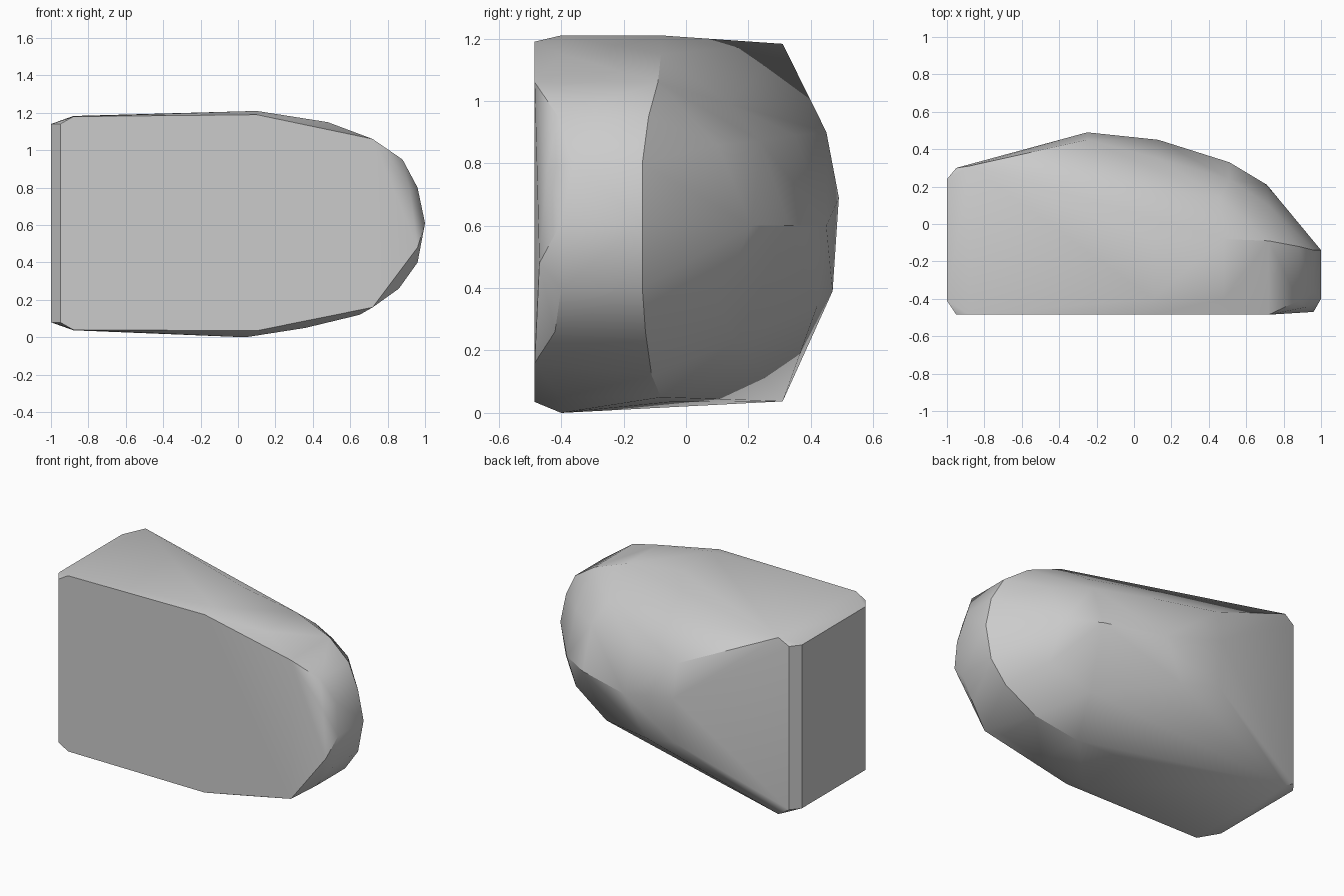
import bpy, bmesh, math

if "Cube" in bpy.data.objects:
    bpy.data.objects.remove(bpy.data.objects["Cube"], do_unlink=True)

grey = bpy.data.materials.new("plain grey")
grey.use_nodes = True
colour = (0.6, 0.6, 0.6, 1)
grey.diffuse_color = colour
grey.node_tree.nodes["Principled BSDF"].inputs["Base Color"].default_value = colour

points = []

# Flat front face: rounded at one end, chamfered at the other
for x, z in [(-0.95, 0.08), (-0.95, 1.14), (-0.88, 1.18), (0.1, 1.19),
             (0.72, 1.06), (0.72, 0.16), (0.1, 0.035), (-0.88, 0.04)]:
    points.append((x, -0.485, z))
points += [(0.92, -0.445, 0.78), (0.96, -0.47, 0.48)]

# Rounded side wall: x, z and the depths where the wall meets front and back
for x, z, front, back in [(0.1, 1.21, -0.4, -0.08), (0.48, 1.15, -0.4, -0.08),
                          (0.72, 1.06, -0.4, -0.09), (0.88, 0.95, -0.41, -0.12),
                          (0.96, 0.8, -0.36, -0.14), (1.0, 0.61, -0.4, -0.14),
                          (0.96, 0.4, -0.4, -0.14), (0.86, 0.26, -0.42, -0.13),
                          (0.65, 0.12, -0.4, -0.11), (0.36, 0.05, -0.4, -0.08)]:
    points += [(x, front, z), (x, back, z)]
points += [(0.04, -0.4, 0.0), (0.04, -0.05, 0.035)]

# Square end with chamfered corners
for side in (-1, 1):
    mid = 0.61
    points += [(-1, -0.41, mid + side * 0.53), (-1, 0.24, mid + side * 0.53),
               (-0.95, 0.30, mid + side * 0.53), (-0.88, 0.31, mid + side * 0.573)]

# Domed back: ridge first, then the upper and lower shoulders
points += [(-0.25, 0.49, 0.69), (0.13, 0.45, 0.6), (0.51, 0.33, 0.6), (0.71, 0.21, 0.6)]
points += [(-0.25, 0.45, 0.9), (0.13, 0.35, 0.89), (0.51, 0.24, 0.87), (0.46, 0.14, 0.99),
           (0.72, 0.1, 0.86)]
points += [(-0.25, 0.47, 0.39), (-0.01, 0.42, 0.34), (0.46, 0.16, 0.23), (0.72, 0.1, 0.36)]

bm = bmesh.new()
for p in points:
    bm.verts.new(p)
bmesh.ops.convex_hull(bm, input=bm.verts)
loose = [v for v in bm.verts if not v.link_faces]
bmesh.ops.delete(bm, geom=loose, context="VERTS")
bmesh.ops.recalc_face_normals(bm, faces=bm.faces)

mesh = bpy.data.meshes.new("rounded_block")
bm.to_mesh(mesh)
bm.free()
mesh.materials.append(grey)
block = bpy.data.objects.new("rounded_block", mesh)
bpy.context.collection.objects.link(block)
bpy.context.view_layer.objects.active = block
block.select_set(True)
bpy.ops.object.shade_smooth_by_angle(angle=math.radians(30))
